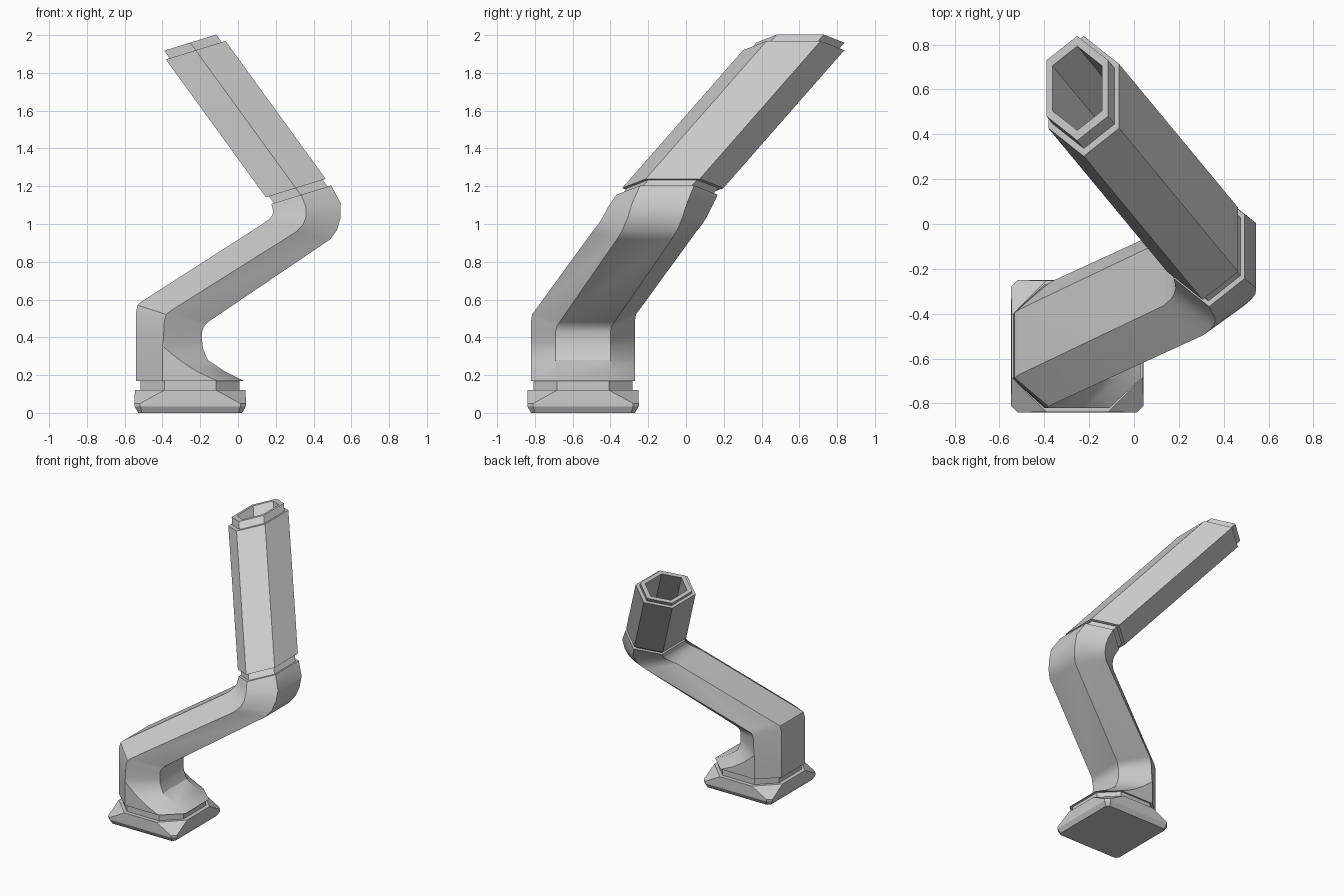
import bpy, bmesh, math
from mathutils import Vector

if "Cube" in bpy.data.objects:
    bpy.data.objects.remove(bpy.data.objects["Cube"])


def loft(name, rings, smooth=False):
    """Skin a list of 8-point rings, cap both ends, merge coincident points."""
    bm = bmesh.new()
    loops = [[bm.verts.new(p) for p in r] for r in rings]
    for a, b in zip(loops, loops[1:]):
        for i in range(8):
            j = (i + 1) % 8
            bm.faces.new((a[i], a[j], b[j], b[i]))
    bm.faces.new(loops[0][::-1])
    bm.faces.new(loops[-1])
    bmesh.ops.remove_doubles(bm, verts=bm.verts, dist=0.0005)
    bmesh.ops.recalc_face_normals(bm, faces=bm.faces)
    me = bpy.data.meshes.new(name)
    bm.to_mesh(me)
    bm.free()
    ob = bpy.data.objects.new(name, me)
    bpy.context.collection.objects.link(ob)
    if smooth:
        bpy.ops.object.select_all(action='DESELECT')
        ob.select_set(True)
        bpy.context.view_layer.objects.active = ob
        bpy.ops.object.shade_smooth_by_angle(angle=math.radians(32))
    return ob


def section(xl, f1, f2, xr, cy, zl, zr, hy=0.275, sy=0.145):
    """Ring with side faces at xl and xr and front/back edges f1..f2."""
    z = lambda x: zl + (zr - zl) * (x - xl) / (xr - xl)
    plan = [(xl, sy), (xl, -sy), (f1, -hy), (f2, -hy),
            (xr, -sy), (xr, sy), (f2, hy), (f1, hy)]
    return [Vector((x, cy + y, z(x))) for x, y in plan]


def hexa(c, k=1.0, hx=0.158, hy=0.268, sy=0.143, slope=0.31):
    """Tilted hexagon across the upper tube."""
    x, y, z = c
    h = hx * k
    return section(x - h, x, x, x + h, y, z - slope * h, z + slope * h,
                   hy * k, sy * k)


def octa(h, cut, z):
    return section(-0.253 - h, -0.253 - h + cut, -0.253 + h - cut, -0.253 + h,
                   -0.545, z, z, h, h - cut)


# Foot: square plate with corner facets, and the octagonal neck
loft("foot_plate", [octa(0.275, 0.02, 0), octa(0.295, 0.03, 0.035),
                    octa(0.295, 0.03, 0.05), octa(0.293, 0.155, 0.12)])
loft("foot_neck", [octa(0.262, 0.125, 0.11), octa(0.262, 0.125, 0.175)])

# Bent arm: flared octagon that turns into a hexagonal pipe with two bends
cy = -0.545
arm = [
    section(-0.54, -0.40, -0.11, 0.03, cy, 0.17, 0.17),
    section(-0.54, -0.40, -0.22, -0.07, cy, 0.22, 0.22),
    section(-0.54, -0.40, -0.31, -0.16, cy, 0.28, 0.28),
    section(-0.54, -0.40, -0.39, -0.185, cy, 0.35, 0.34),
    section(-0.54, -0.395, -0.395, -0.19, cy, 0.40, 0.38),
    section(-0.54, -0.39, -0.39, -0.19, cy, 0.53, 0.43),
    section(-0.532, -0.38, -0.38, -0.18, -0.54, 0.57, 0.457),
    section(-0.51, -0.355, -0.355, -0.16, -0.525, 0.59, 0.48),
    section(0.13, 0.31, 0.31, 0.49, -0.22, 1.0, 0.92),
    section(0.165, 0.345, 0.345, 0.525, -0.19, 1.025, 0.97),
    section(0.18, 0.36, 0.36, 0.542, -0.165, 1.045, 1.03),
    section(0.187, 0.36, 0.36, 0.544, -0.14, 1.065, 1.11),
    hexa((0.335, -0.10, 1.155)),
]
loft("bent_arm", arm, smooth=True)

# Upper tube: groove, hexagonal body, stepped rim and hollow inside
d = Vector((-0.53, 0.64, 0.73))
lo = Vector((0.306, -0.07, 1.19))
at = lambda t: lo + d * t
loft("upper_tube", [
    hexa(at(-0.06), 0.9), hexa(at(0), 0.9), hexa(at(0)), hexa(at(1)),
    hexa(at(1), 0.87), hexa(at(1.055), 0.87),
    hexa(at(1.055), 0.7), hexa(at(0.1), 0.7)])
